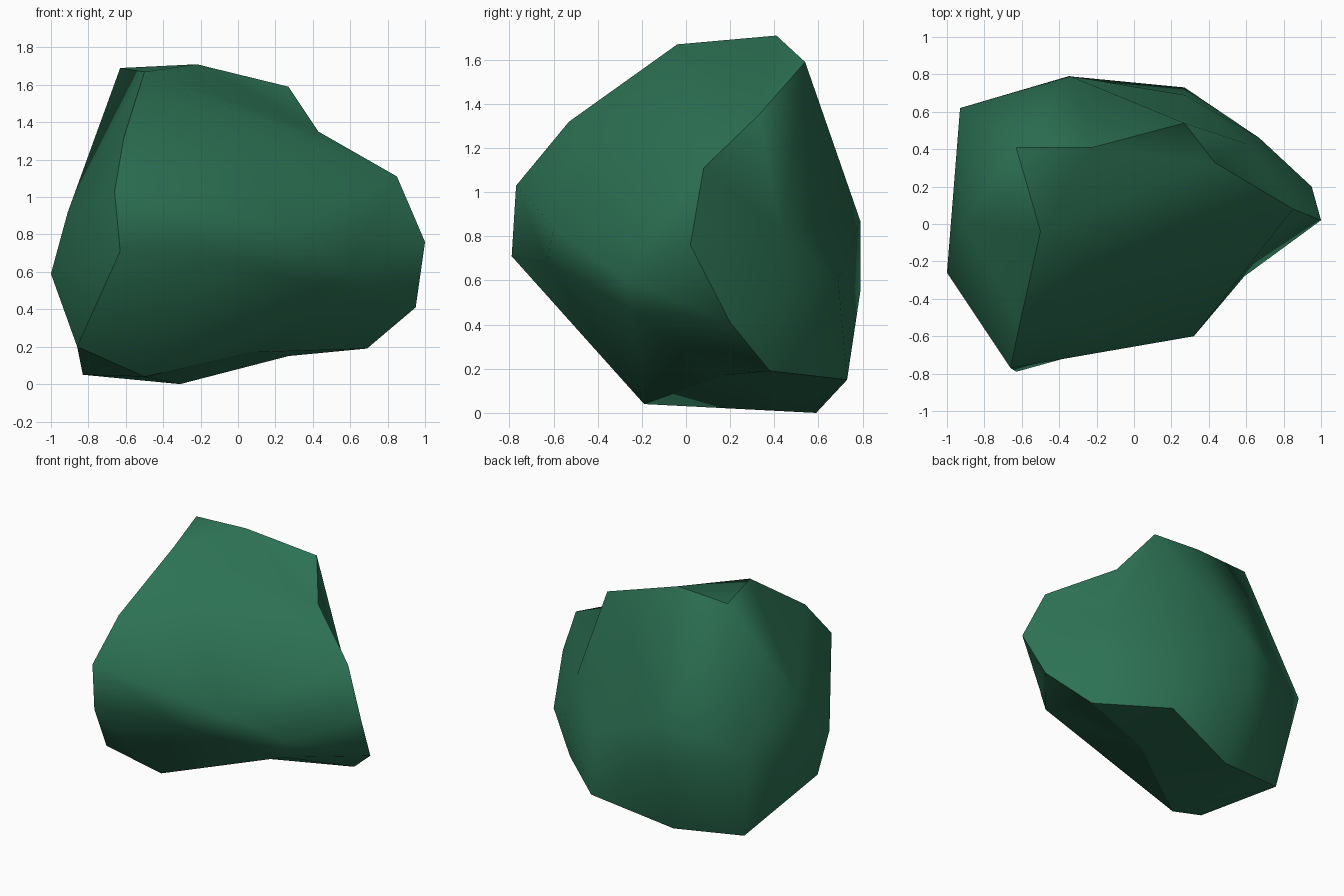
import bpy
import bmesh
from mathutils import Vector
from mathutils.geometry import delaunay_2d_cdt

default_cube = bpy.data.objects.get("Cube")
if default_cube:
    bpy.data.objects.remove(default_cube, do_unlink=True)

# Corners of the boulder, in hundredths of a unit, lettered along its ridges
ridges = {
    "ABCL": [(-63, 41, 169), (-22, 41, 171), (27, 54, 159), (-50, -4, 167)],       # crown
    "DEFGH": [(43, 33, 135), (85, 8, 111), (100, 2, 76), (95, 20, 41), (69, 38, 19)],  # left ridge
    "NMOP": [(-61, -53, 132), (-66, -77, 103), (-63, -79, 71), (-86, -32, 20)],    # front ridge
    "abce": [(-5, -63, 68), (32, -60, 84), (59, -28, 61), (56, -26, 47)],          # front bulge
    "QRS": [(-100, -26, 59), (-91, 0, 92), (-93, 62, 72)],                         # right side
    "ZzYXW": [(-34, 79, 87), (-35, 79, 55), (27, 69, 60), (60, 43, 83), (67, 46, 55)],  # back
    "IJKTU": [(27, 73, 15), (-31, 59, 0), (-83, 50, 5), (-50, -19, 4), (8, 17, 17)],   # underside
}
corners = {name: Vector(corner) / 100
           for names, row in ridges.items() for name, corner in zip(names, row)}
centre = Vector((0, 0, 0.85))

# The three broken faces: crisp rim, inner corners, inner ridges, outward direction
patches = [
    ("ABCDEFGHUTPOMNL", "abce", ["OabcF", "LE", "Mb", "ceT"], Vector((0, -1, 0))),
    ("ABCDEFGHIJKPOMNL", "QRSZzYXW", ["CXZ", "YI", "LR", "PSA"], Vector((-0.4, 0.9, 0))),
    ("PTUHIJK", "", ["TJ"], Vector((0, 0, -1))),
]


def flatten(point, axis):
    """Spread a corner onto a flat sheet seen from the outward axis."""
    axis = axis.normalized()
    side = axis.orthogonal().normalized()
    ray = (point - centre).normalized()
    return Vector((ray.dot(side), ray.dot(axis.cross(side)))) / (1 + ray.dot(axis))


def add_patch(bm, verts, rim, inner, inner_ridges, axis):
    """Fill one broken face with triangles and keep its rim crisp."""
    names = rim + inner
    paths = [rim + rim[0]] + inner_ridges
    links = [(names.index(a), names.index(b))
             for path in paths for a, b in zip(path, path[1:])]
    sheet = [flatten(corners[name], axis) for name in names]
    result = delaunay_2d_cdt(sheet, links, [], 1, 1e-6)
    triangles, origins = result[2], result[3]
    for triangle in triangles:
        # Corners made where two ridges cross have no origin and are skipped
        ends = [verts[names[origins[i][0]]] for i in triangle if origins[i]]
        if len(ends) == 3:
            bm.faces.new(ends).smooth = True
    for a, b in zip(rim, rim[1:] + rim[0]):
        edge = bm.edges.get((verts[a], verts[b]))
        if edge:
            edge.smooth = False


# Stone colour
stone = bpy.data.materials.new("deep_green_stone")
stone.use_nodes = True
green = (0.026, 0.17, 0.09, 1)
stone.diffuse_color = green
shader = next(n for n in stone.node_tree.nodes if n.type == "BSDF_PRINCIPLED")
shader.inputs["Base Color"].default_value = green
shader.inputs["Roughness"].default_value = 0.9

# Boulder
bm = bmesh.new()
verts = {name: bm.verts.new(point) for name, point in corners.items()}
for patch in patches:
    add_patch(bm, verts, *patch)
bmesh.ops.holes_fill(bm, edges=bm.edges[:], sides=6)
bmesh.ops.recalc_face_normals(bm, faces=bm.faces[:])
mesh = bpy.data.meshes.new("boulder")
bm.to_mesh(mesh)
bm.free()
mesh.materials.append(stone)
boulder = bpy.data.objects.new("boulder", mesh)
bpy.context.collection.objects.link(boulder)
